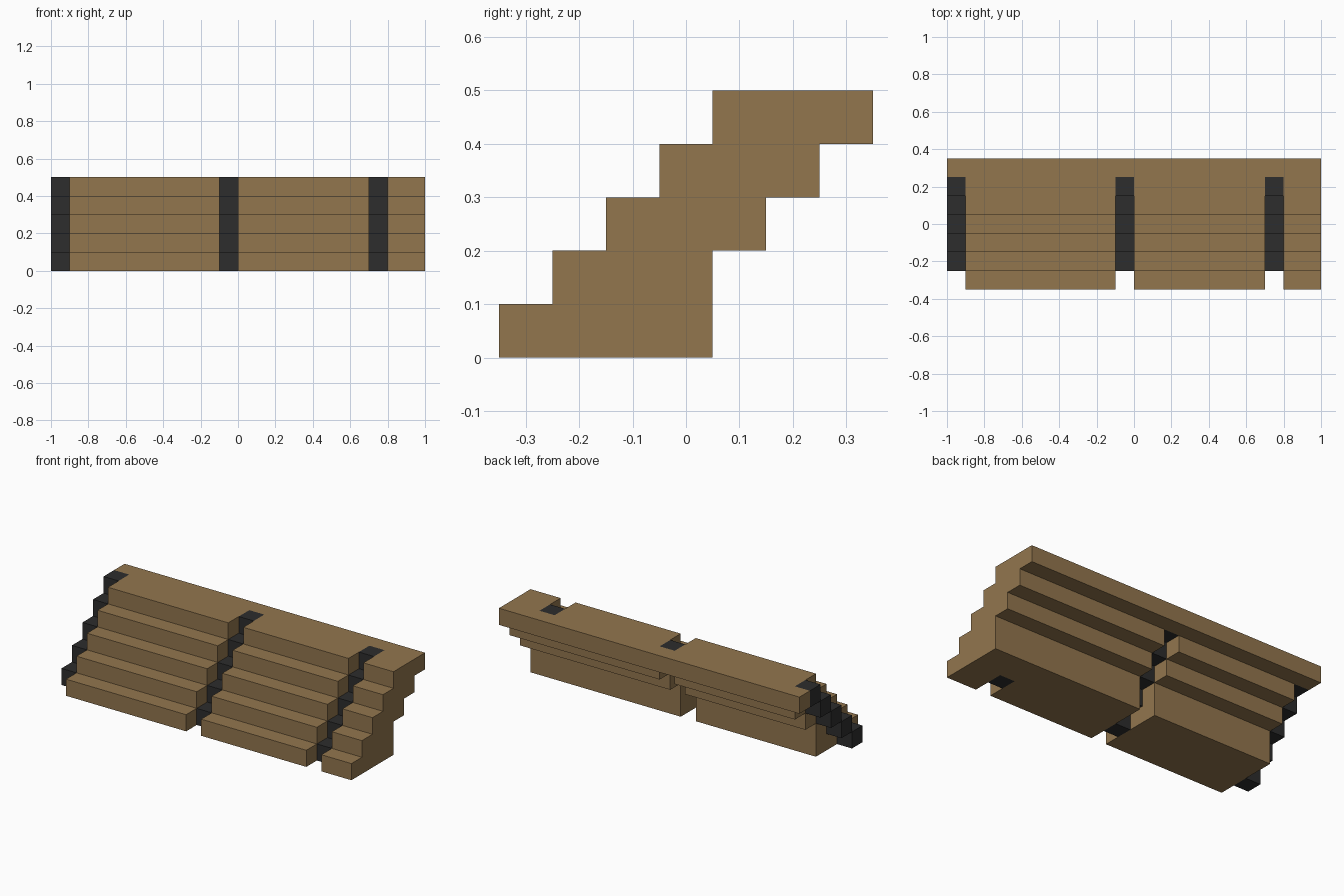
import bpy
import bmesh

cube = bpy.data.objects.get("Cube")
if cube:
    bpy.data.objects.remove(cube, do_unlink=True)

S = 0.1                                   # riser height and tread depth
LEVELS = range(5)
FRONT = [-0.35 + S * i for i in LEVELS]   # front of each step
BACK = [0.05, 0.05, 0.15, 0.25, 0.35]     # back of each step


def material(name, color):
    mat = bpy.data.materials.new(name)
    mat.use_nodes = True
    mat.diffuse_color = color
    mat.node_tree.nodes["Principled BSDF"].inputs["Base Color"].default_value = color
    return mat


wood = material("brown wood", (0.29, 0.182, 0.076, 1))
dark = material("charcoal", (0.026, 0.026, 0.026, 1))


def add_prism(bm, profile, x0, x1):
    """Extrude a (y, z) outline from x0 to x1."""
    face = bm.faces.new([bm.verts.new((x0, y, z)) for y, z in profile])
    side = bmesh.ops.extrude_face_region(bm, geom=[face])["geom"]
    verts = [v for v in side if isinstance(v, bmesh.types.BMVert)]
    bmesh.ops.translate(bm, vec=(x1 - x0, 0, 0), verts=verts)


def box_profile(y0, y1, level):
    z = S * level
    return [(y0, z), (y1, z), (y1, z + S), (y0, z + S)]


def make(name, mat, profiles, x0, x1):
    bm = bmesh.new()
    for profile in profiles:
        add_prism(bm, profile, x0, x1)
    bmesh.ops.recalc_face_normals(bm, faces=bm.faces)
    mesh = bpy.data.meshes.new(name)
    bm.to_mesh(mesh)
    bm.free()
    mesh.materials.append(mat)
    obj = bpy.data.objects.new(name, mesh)
    bpy.context.collection.objects.link(obj)


# Stepped outline: up the front, then down the back
stairs = []
for i in LEVELS:
    stairs += [(FRONT[i], S * i), (FRONT[i], S * (i + 1))]
for i in reversed(LEVELS):
    stairs.append((BACK[i], S * (i + 1)))
    stairs.append((BACK[i], S * i))
stairs = [p for i, p in enumerate(stairs) if p != stairs[i - 1]]

# Three flights of steps
for name, x0, x1 in (("right_flight", -0.9, -0.1),
                     ("middle_flight", 0.0, 0.7),
                     ("left_flight", 0.8, 1.0)):
    make(name, wood, [stairs], x0, x1)

# Recessed dark strips between the flights, one block per step
strips = [box_profile(FRONT[i] + S, FRONT[i] + 2 * S, i) for i in LEVELS]
for name, x0 in (("right_strip", -1.0), ("middle_strip", -0.1), ("left_strip", 0.7)):
    make(name, dark, strips, x0, x0 + S)

# Top step runs behind the two open strips
rail = [box_profile(BACK[-1] - S, BACK[-1], LEVELS[-1])]
make("right_top_rail", wood, rail, -1.0, -0.9)
make("middle_top_rail", wood, rail, -0.1, 0.0)

# Solid wooden backing behind the left strip
backing = [box_profile(FRONT[i] + 2 * S, BACK[i], i) for i in LEVELS]
make("left_strip_backing", wood, backing, 0.7, 0.8)
